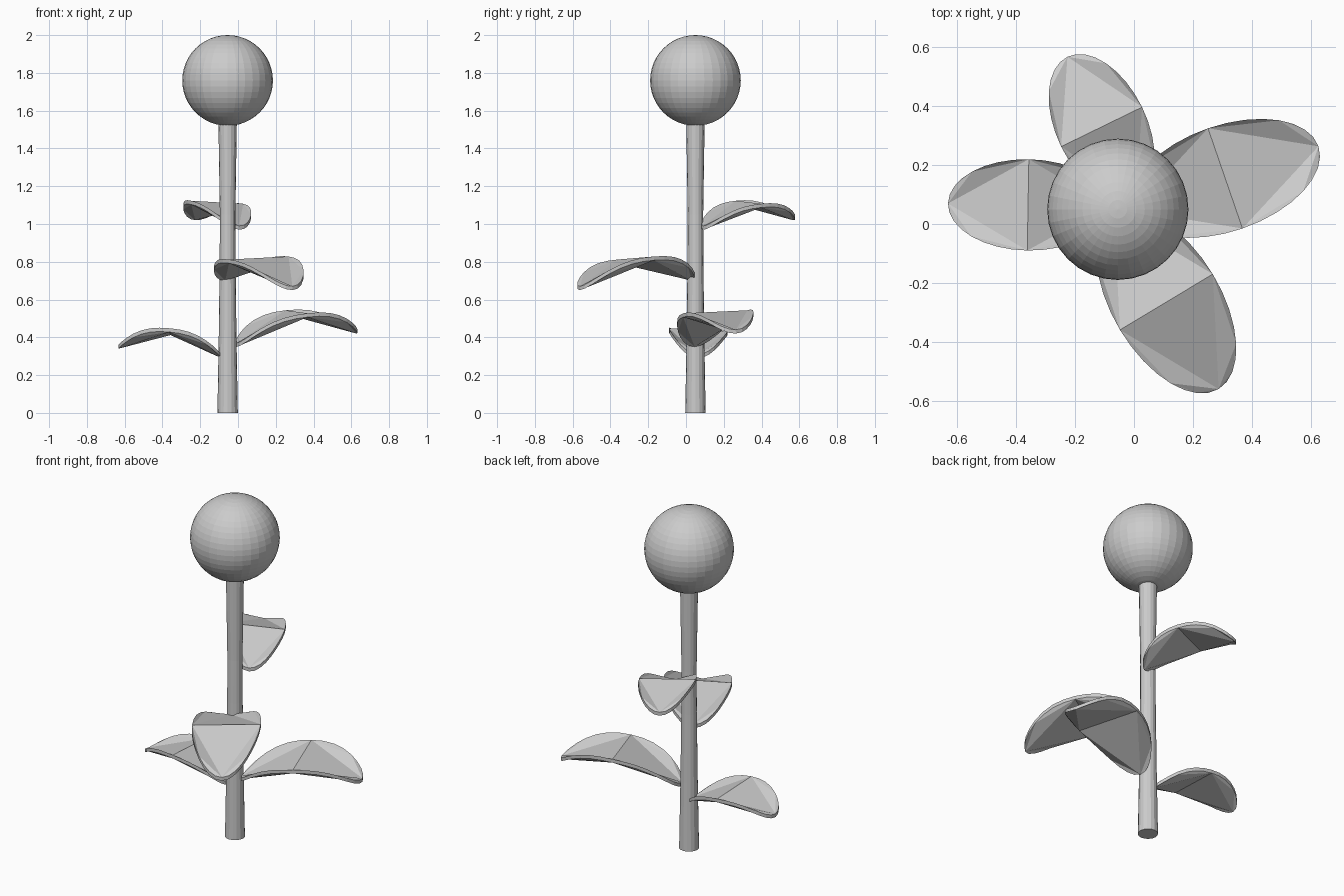
import bpy, bmesh
from math import sin, cos, pi, radians

if "Cube" in bpy.data.objects:
    bpy.data.objects.remove(bpy.data.objects["Cube"])

CX, CY = -0.055, 0.05   # stem axis


def make_object(name, bm):
    bmesh.ops.recalc_face_normals(bm, faces=bm.faces)
    mesh = bpy.data.meshes.new(name)
    bm.to_mesh(mesh)
    bm.free()
    obj = bpy.data.objects.new(name, mesh)
    bpy.context.collection.objects.link(obj)
    return obj


def lathe(name, profile, sides):
    """Closed column of rings around the stem axis."""
    bm = bmesh.new()
    rings = [[bm.verts.new((CX + r * cos(2 * pi * i / sides),
                            CY + r * sin(2 * pi * i / sides), z))
              for i in range(sides)] for r, z in profile]
    for lo, hi in zip(rings, rings[1:]):
        for i in range(sides):
            j = (i + 1) % sides
            bm.faces.new((lo[i], lo[j], hi[j], hi[i]))
    bm.faces.new(rings[0][::-1])
    bm.faces.new(rings[-1])
    return make_object(name, bm)


def leaf(name, center, angle, length, width, z_base, z_tip, bump, n=32, thick=0.02):
    """Elliptical leaf: arched rim, folded flat facets across, thin edge."""
    bm = bmesh.new()
    a = radians(angle)
    top, bottom = [], []
    for i in range(n):
        th = 2 * pi * i / n
        u, s = -cos(th), -sin(th)          # along the leaf, across the leaf
        t = (u + 1) / 2
        x = center[0] + u * length * cos(a) - s * width * sin(a)
        y = center[1] + u * length * sin(a) + s * width * cos(a)
        z = z_base + (z_tip - z_base) * t + bump * (1 - abs(u) ** 2.5) + 0.008 * s
        top.append(bm.verts.new((x, y, z)))
        bottom.append(bm.verts.new((x, y, z - thick)))
    # cut every second corner until a quad is left, then fold it at the crest
    ring = list(range(n))
    tris = []
    while len(ring) > 4:
        m = len(ring)
        tris += [(ring[k], ring[k + 1], ring[(k + 2) % m]) for k in range(0, m, 2)]
        ring = ring[::2]
    tris += [(ring[0], ring[1], ring[3]), (ring[1], ring[2], ring[3])]
    for t3 in tris:
        bm.faces.new([top[k] for k in t3])
        bm.faces.new([bottom[k] for k in reversed(t3)])
    for i in range(n):
        j = (i + 1) % n
        bm.faces.new((top[j], top[i], bottom[i], bottom[j]))
    return make_object(name, bm)


# Stem, slightly waisted
lathe("stem", [(0.054, 0), (0.047, 0.4), (0.042, 0.8), (0.041, 1.05),
               (0.045, 1.3), (0.049, 1.56)], 16)

# Round flower head
bm = bmesh.new()
bmesh.ops.create_uvsphere(bm, u_segments=32, v_segments=24, radius=0.24)
head = make_object("flower_head", bm)
head.location = (CX, CY, 1.76)

# Leaves, lowest to highest
leaf("leaf_left", (-0.36, 0.065), 179, 0.272, 0.155, 0.31, 0.36, 0.105)
leaf("leaf_right", (0.31, 0.155), 19, 0.335, 0.18, 0.37, 0.44, 0.13)
leaf("leaf_front", (0.11, -0.265), -59, 0.345, 0.184, 0.72, 0.67, 0.125)
leaf("leaf_back", (-0.11, 0.33), 116, 0.265, 0.153, 0.99, 1.04, 0.10)
